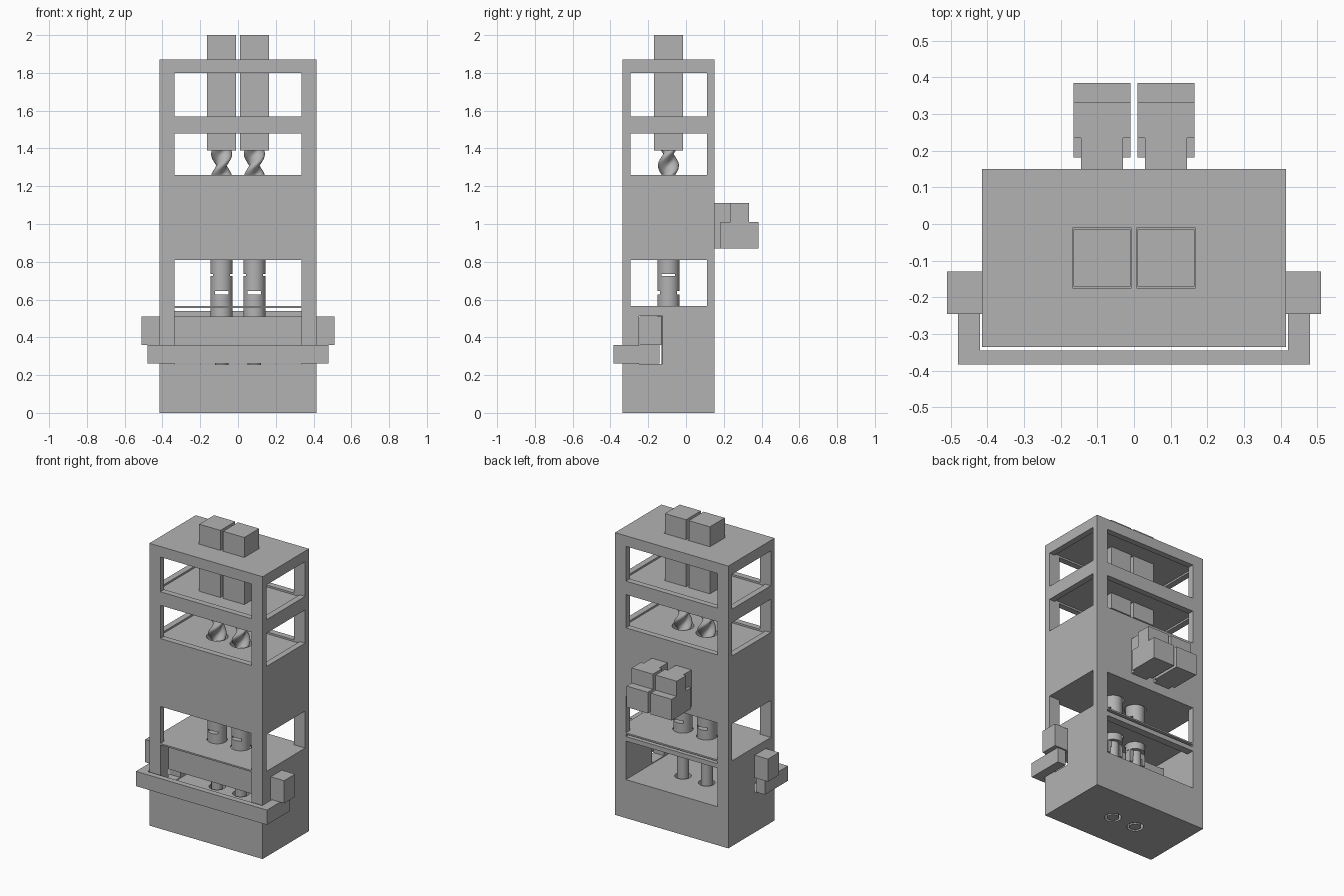
import bpy, bmesh, math
from mathutils import Matrix, Vector

if "Cube" in bpy.data.objects:
    bpy.data.objects.remove(bpy.data.objects["Cube"], do_unlink=True)

grey = bpy.data.materials.new("plain grey")
grey.use_nodes = True
grey.diffuse_color = (0.45, 0.45, 0.45, 1)
grey.node_tree.nodes["Principled BSDF"].inputs["Base Color"].default_value = (0.45, 0.45, 0.45, 1)


def add_box(bm, x0, x1, y0, y1, z0, z1):
    size = Vector((x1 - x0, y1 - y0, z1 - z0))
    mid = Vector((x0 + x1, y0 + y1, z0 + z1)) / 2
    bmesh.ops.create_cube(bm, size=1, matrix=Matrix.Translation(mid) @ Matrix.Diagonal(size.to_4d()))


def add_cylinder(bm, x, y, radius, z0, z1, sides=32):
    bmesh.ops.create_cone(bm, cap_ends=True, segments=sides, radius1=radius, radius2=radius,
                          depth=z1 - z0, matrix=Matrix.Translation((x, y, (z0 + z1) / 2)))


def finish(name, bm, smooth=False):
    mesh = bpy.data.meshes.new(name)
    bmesh.ops.recalc_face_normals(bm, faces=bm.faces)
    bm.to_mesh(mesh)
    bm.free()
    mesh.materials.append(grey)
    obj = bpy.data.objects.new(name, mesh)
    bpy.context.collection.objects.link(obj)
    if smooth:
        bpy.ops.object.select_all(action='DESELECT')
        bpy.context.view_layer.objects.active = obj
        obj.select_set(True)
        bpy.ops.object.shade_smooth_by_angle(angle=math.radians(35))
    return obj


def boxes(name, *parts):
    bm = bmesh.new()
    for part in parts:
        add_box(bm, *part)
    return finish(name, bm)


def cut(target, cutter):
    cutter.hide_render = True
    cutter.hide_viewport = True
    mod = target.modifiers.new(cutter.name, 'BOOLEAN')
    mod.operation = 'DIFFERENCE'
    mod.solver = 'EXACT'
    mod.object = cutter


def cut_box(*part):
    cut(cabinet, boxes("opening_cutter", part))


W, FRONT, BACK, TOP = 0.415, -0.335, 0.15, 1.87
AXIS_X, AXIS_Y = 0.087, -0.093

# Cabinet with windows on all four sides
cabinet = boxes("cabinet", (-W, W, FRONT, BACK, 0, TOP))
for low, high in ((1.57, 1.8), (1.26, 1.48), (0.565, 0.81)):
    cut_box(-0.335, 0.335, -1, 1, low, high)
    cut_box(-1, 1, -0.295, 0.11, low, high)
    if low > 1:
        cut_box(-0.375, 0.375, -0.295, 0.11, low - 0.012, high + 0.012)

# Lower bay, thin gap behind its rail, and side slots for the slider
cut_box(-0.335, 0.335, -1, 0.1, 0.255, 0.555)
cut_box(-0.335, 0.335, 0.05, 1, 0.255, 0.51)
cut_box(-0.335, 0.335, 0.05, 1, 0.54, 0.555)
cut_box(-1, 1, -0.25, -0.125, 0.26, 0.512)

for s in (-1, 1):
    # Shaft holes through the floors
    for radius, low, high in ((0.062, 0.5, 0.6), (0.05, -0.1, 0.3), (0.066, 0.78, 1.3)):
        bm = bmesh.new()
        add_cylinder(bm, s * AXIS_X, AXIS_Y, radius, low, high)
        cut(cabinet, finish("shaft_hole_cutter", bm))

    # Motor standing through the roof
    x0, x1 = sorted((s * 0.01, s * 0.165))
    cut_box(x0 - 0.003, x1 + 0.003, -0.174, -0.011, 1.45, 1.95)
    boxes("motor", (x0, x1, -0.17, -0.015, 1.39, 2.0))

    # Feeder on the back wall: narrow necks and two stacked blocks
    n0, n1 = sorted((s * 0.03, s * 0.145))
    boxes("feeder", (n0, n1, 0.14, 0.24, 1.01, 1.11), (x0, x1, 0.235, 0.333, 1.01, 1.11),
          (n0, n1, 0.14, 0.19, 0.87, 1.01), (x0, x1, 0.182, 0.385, 0.87, 1.01))

    # Two-flight screw: a two-lobed section twisted upward
    bm = bmesh.new()
    sides, steps, rings = 32, 56, []
    for k in range(steps + 1):
        t = k / steps
        ring = []
        for i in range(sides):
            a = 2 * math.pi * i / sides
            r = 0.026 + 0.03 * abs(math.cos(a)) ** 2.5
            b = a + t * 3.2 * math.pi
            ring.append(bm.verts.new((s * AXIS_X + r * math.cos(b),
                                      AXIS_Y + r * math.sin(b), 1.0 + 0.395 * t)))
        rings.append(ring)
    for lower, upper in zip(rings, rings[1:]):
        for i in range(sides):
            j = (i + 1) % sides
            bm.faces.new((lower[i], lower[j], upper[j], upper[i]))
    bm.faces.new(rings[0])
    bm.faces.new(rings[-1])
    finish("feed_screw", bm, True)

    # Claw coupling: two halves whose prongs interlock at right angles
    for name, low, high, along_x in (("upper_coupling", 0.645, 0.98, False),
                                     ("lower_coupling", 0.51, 0.725, True)):
        bm = bmesh.new()
        add_cylinder(bm, s * AXIS_X, AXIS_Y, 0.058, low, high)
        half = finish(name, bm, True)
        z0, z1 = (0.627, 0.9) if along_x else (0.5, 0.735)
        wide, thin = 0.2, 0.036
        px, py = (thin, wide) if along_x else (wide, thin)
        cx = s * AXIS_X
        cut(half, boxes("slot_cutter", (cx - px, cx + px, AXIS_Y - py, AXIS_Y + py, z0, z1)))

    # Slim lower shaft with a small two-armed clamp
    bm = bmesh.new()
    add_cylinder(bm, s * AXIS_X, AXIS_Y, 0.036, 0.0, 0.52)
    finish("lower_shaft", bm, True)
    c = s * AXIS_X
    boxes("clamp", (c - 0.055, c + 0.055, AXIS_Y - 0.02, AXIS_Y + 0.02, 0.47, 0.51),
          (c - 0.058, c - 0.036, AXIS_Y - 0.022, AXIS_Y + 0.022, 0.43, 0.5),
          (c + 0.036, c + 0.058, AXIS_Y - 0.022, AXIS_Y + 0.022, 0.43, 0.5))

# Slider passing through the side slots
boxes("slider_bar", (-0.51, 0.51, -0.245, -0.13, 0.36, 0.51))

# U-shaped handle around the front
boxes("handle", (-0.48, 0.48, -0.383, -0.345, 0.262, 0.36),
      (-0.48, -0.42, -0.35, -0.14, 0.262, 0.36), (0.42, 0.48, -0.35, -0.14, 0.262, 0.36))
